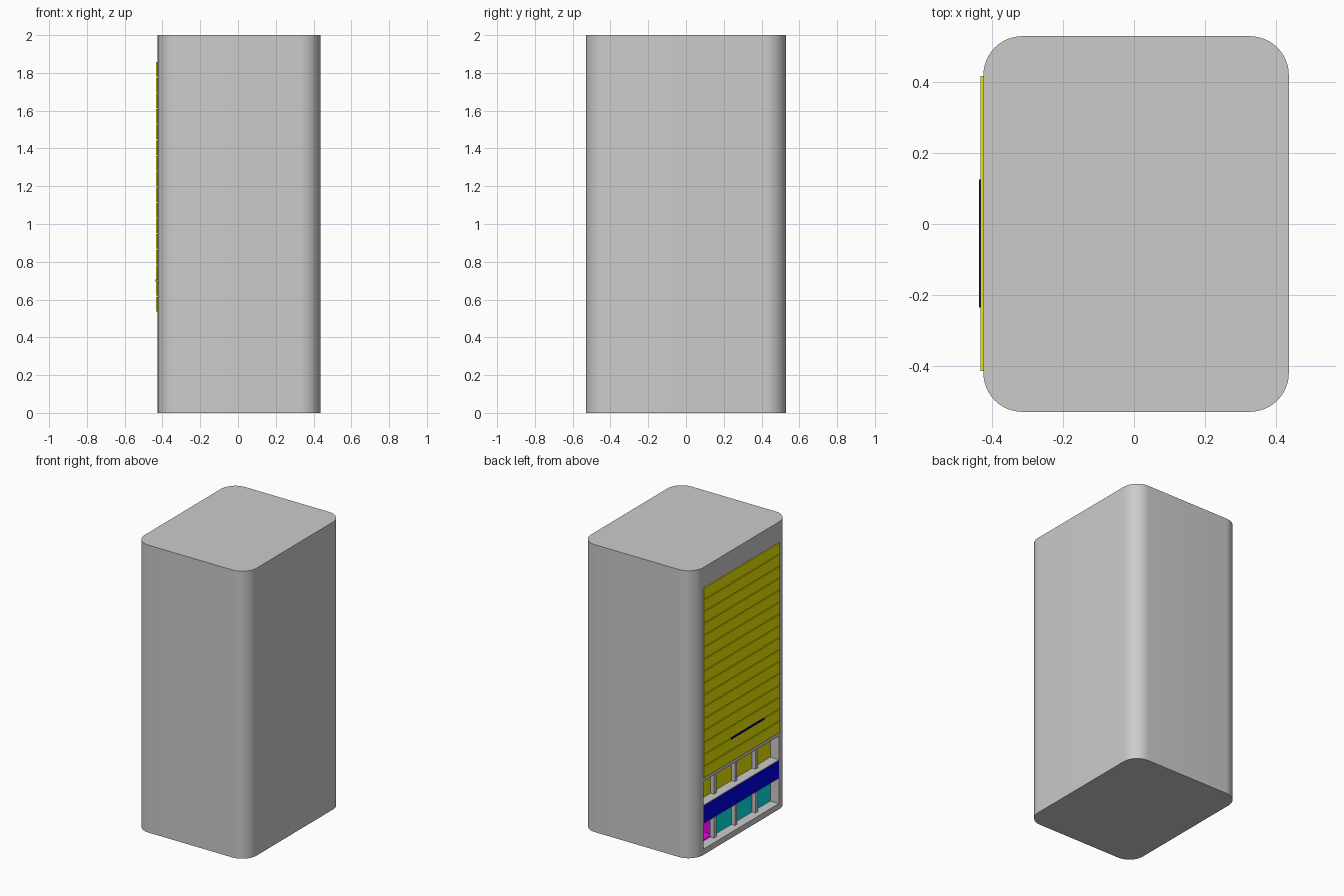
import bpy, math

if "Cube" in bpy.data.objects:
    bpy.data.objects.remove(bpy.data.objects["Cube"])

FACE = -0.425   # x of the working side of the cabinet
BACK = 0.437


def colour(name, rgb):
    m = bpy.data.materials.new(name)
    m.diffuse_color = (*rgb, 1)
    m.use_nodes = True
    m.node_tree.nodes["Principled BSDF"].inputs["Base Color"].default_value = m.diffuse_color
    return m


YELLOW = colour("yellow", (0.8, 0.8, 0.0))
BLUE = colour("blue", (0.0, 0.0, 0.8))
NAVY = colour("navy", (0.0, 0.0, 0.25))
TEAL = colour("teal", (0.0, 0.8, 0.8))
MAGENTA = colour("magenta", (0.8, 0.0, 0.8))
RED = colour("red", (0.8, 0.0, 0.0))


def box(name, x, y, z, mat=None):
    """Box from (min, max) ranges on each axis."""
    bpy.ops.mesh.primitive_cube_add(size=1, location=[sum(r) / 2 for r in (x, y, z)])
    ob = bpy.context.object
    ob.name = name
    ob.scale = [r[1] - r[0] for r in (x, y, z)]
    bpy.ops.object.transform_apply(location=False, rotation=False, scale=True)
    if mat:
        ob.data.materials.append(mat)
    return ob


def cut(target, x, y, z):
    cutter = box("cutter", x, y, z)
    cutter.hide_render = True
    mod = target.modifiers.new("cut", "BOOLEAN")
    mod.operation = "DIFFERENCE"
    mod.solver = "EXACT"
    mod.object = cutter
    bpy.context.view_layer.objects.active = target
    bpy.ops.object.modifier_apply(modifier=mod.name)
    bpy.data.objects.remove(cutter)


# Cabinet body: extruded rounded rectangle
R, N = 0.11, 12
outline = []
for k, (cx, cy) in enumerate([(BACK - R, 0.53 - R), (FACE + R, 0.53 - R),
                              (FACE + R, R - 0.53), (BACK - R, R - 0.53)]):
    for i in range(N + 1):
        a = math.pi / 2 * (k + i / N)
        outline.append((cx + R * math.cos(a), cy + R * math.sin(a)))
n = len(outline)
verts = [(x, y, z) for z in (0, 2) for x, y in outline]
faces = [tuple(reversed(range(n))), tuple(range(n, 2 * n))]
faces += [(i, (i + 1) % n, n + (i + 1) % n, n + i) for i in range(n)]
mesh = bpy.data.meshes.new("cabinet_body")
mesh.from_pydata(verts, [], faces)
body = bpy.data.objects.new("cabinet_body", mesh)
bpy.context.collection.objects.link(body)

# Two wide recesses and the deeper corner niche
DEPTH, W = 0.07, 0.415
UPPER, LOWER = (0.345, 0.51), (0.04, 0.215)
NICHE_Y, NICHE_Z, NICHE_X = (0.215, 0.41), (0.045, 0.205), FACE + 0.15
for zr in (UPPER, LOWER):
    cut(body, (FACE - 0.1, FACE + DEPTH), (-W, W), zr)
cut(body, (FACE, NICHE_X), NICHE_Y, NICHE_Z)

bpy.ops.object.select_all(action="DESELECT")
body.select_set(True)
bpy.context.view_layer.objects.active = body
bpy.ops.object.shade_smooth_by_angle(angle=math.radians(30))

# Coloured back panels of the recesses
T = 0.003
back_x = (FACE + DEPTH - T, FACE + DEPTH + T)
box("upper_back_panel", back_x, (-W, W), UPPER, YELLOW)
box("lower_back_panel", back_x, (-W, NICHE_Y[0]), LOWER, TEAL)

# Niche lining
(y0, y1), (z0, z1) = NICHE_Y, NICHE_Z
nx = (FACE + DEPTH - T, NICHE_X)
box("niche_floor", nx, NICHE_Y, (z0 - T, z0 + T), MAGENTA)
box("niche_ceiling", nx, NICHE_Y, (z1 - T, z1 + T), MAGENTA)
box("niche_inner_wall", nx, (y0 - T, y0 + T), NICHE_Z, MAGENTA)
box("niche_outer_wall", nx, (y1 - T, y1 + T), NICHE_Z, MAGENTA)
box("niche_back", (NICHE_X - T, NICHE_X + T), NICHE_Y, NICHE_Z, RED)

# Divider posts
for row, zr in (("upper", UPPER), ("lower", LOWER)):
    for i in (-1, 0, 1):
        y = 0.228 * i
        box(f"{row}_post", (FACE + 0.04, FACE + DEPTH), (y - 0.013, y + 0.013), zr)

# Band between the recesses
box("middle_band", (FACE - 0.002, FACE + 0.01), (-W, W), (UPPER[0] - 0.125, UPPER[0] - 0.005), BLUE)

# Roller shutter slats and pull handle
COUNT, BOTTOM, TOP = 16, 0.535, 1.86
pitch = (TOP - BOTTOM) / COUNT
for i in range(COUNT):
    z = BOTTOM + i * pitch
    box("shutter_slat", (FACE - 0.008, FACE + 0.004), (-W, 0.418), (z + 0.003, z + pitch - 0.003), YELLOW)
box("shutter_handle", (FACE - 0.013, FACE - 0.007), (-0.236, 0.125), (0.695, 0.707), NAVY)
